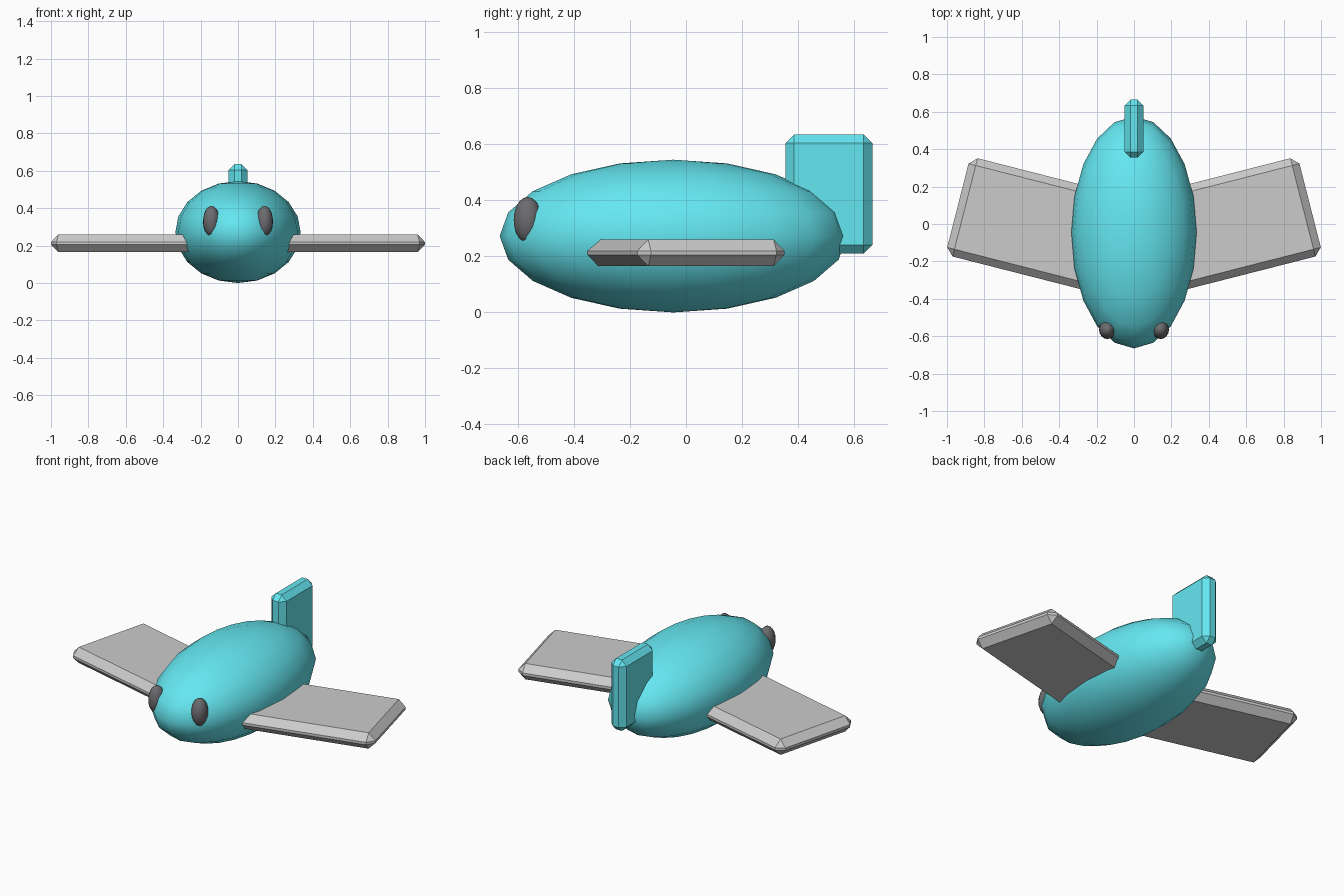
import bpy, bmesh, math
from mathutils import Matrix

if "Cube" in bpy.data.objects:
    bpy.data.objects.remove(bpy.data.objects["Cube"])


def material(name, color):
    m = bpy.data.materials.new(name)
    m.diffuse_color = (*color, 1)
    m.use_nodes = True
    m.node_tree.nodes["Principled BSDF"].inputs["Base Color"].default_value = m.diffuse_color
    return m


def finish(name, bm, mat=None, smooth=False):
    bmesh.ops.recalc_face_normals(bm, faces=bm.faces)
    for f in bm.faces:
        f.smooth = smooth
    mesh = bpy.data.meshes.new(name)
    bm.to_mesh(mesh)
    bm.free()
    obj = bpy.data.objects.new(name, mesh)
    bpy.context.collection.objects.link(obj)
    if mat:
        mesh.materials.append(mat)
    return obj


def ellipsoid(name, center, radii, segments, rings, mat):
    bm = bmesh.new()
    bmesh.ops.create_uvsphere(
        bm, u_segments=segments, v_segments=rings, radius=1,
        matrix=Matrix.Translation(center) @ Matrix.Diagonal((*radii, 1)))
    return finish(name, bm, mat, smooth=True)


def chamfered_box(name, lo, hi, bevel, turn=0, mat=None):
    """Box from lo to hi with chamfered edges, then turned about z."""
    bm = bmesh.new()
    center = [(a + b) / 2 for a, b in zip(lo, hi)]
    size = [b - a for a, b in zip(lo, hi)]
    bmesh.ops.create_cube(
        bm, size=1, matrix=Matrix.Translation(center) @ Matrix.Diagonal((*size, 1)))
    bmesh.ops.bevel(bm, geom=bm.edges[:], offset=bevel, segments=1,
                    affect='EDGES', profile=0.5)
    bm.transform(Matrix.Rotation(turn, 4, 'Z'))
    return finish(name, bm, mat)


def mirrored(obj, name):
    """Copy of obj reflected across x = 0."""
    bm = bmesh.new()
    bm.from_mesh(obj.data)
    smooth = obj.data.polygons[0].use_smooth
    bm.transform(Matrix.Scale(-1, 4, (1, 0, 0)))
    mat = obj.data.materials[0] if obj.data.materials else None
    return finish(name, bm, mat, smooth)


teal = material("teal", (0.13, 0.8, 0.88))
black = material("black", (0.15, 0.15, 0.16))

# Rounded body
ellipsoid("body", (0, -0.045, 0.2725), (0.335, 0.62, 0.2725), 20, 10, teal)

# Upright tail fin
chamfered_box("tail_fin", (-0.05, 0.355, 0.21), (0.05, 0.665, 0.635), 0.031, mat=teal)

# Backswept pair of wings, rooted inside the body
wing = chamfered_box("right_wing", (0.1, -0.408, 0.165), (0.937, 0.134, 0.26),
                     0.04, math.radians(14.3))
mirrored(wing, "left_wing")

# Pair of oval eyes
eye = ellipsoid("right_eye", (0.142, -0.565, 0.33), (0.045, 0.05, 0.082), 16, 10, black)
mirrored(eye, "left_eye")
